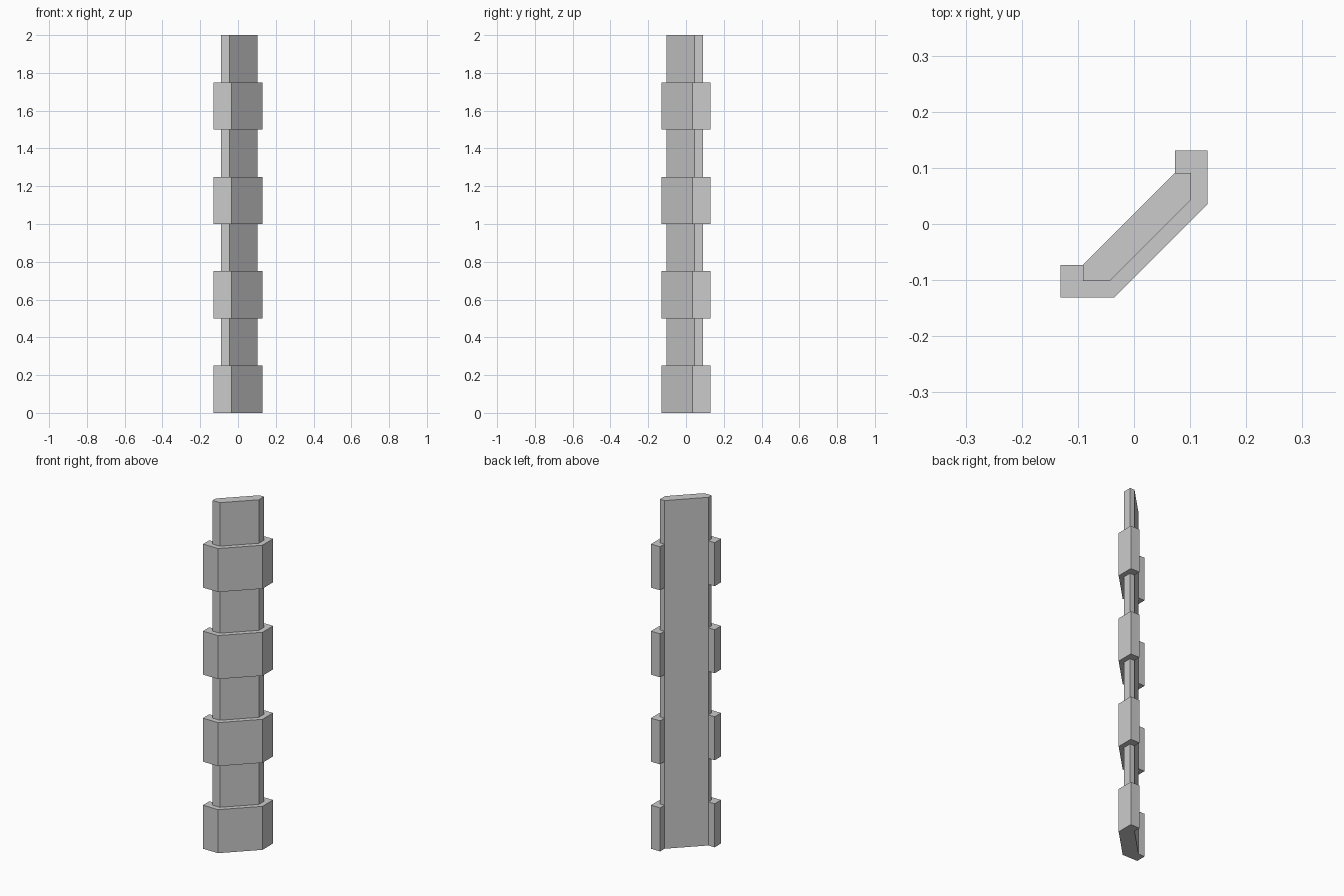
import bpy, bmesh

if "Cube" in bpy.data.objects:
    bpy.data.objects.remove(bpy.data.objects["Cube"])

BLOCK_H = 0.25
COUNT = 8


def profile(half):
    """Complete half a plan outline by mirroring it across the diagonal y = -x."""
    return half + [(-y, -x) for x, y in reversed(half)]


# Plan outlines with matching corner counts; the narrow one has no return lip,
# so its first two corners coincide and are merged after lofting.
wide = profile([(0.073, 0.091), (0.073, 0.131), (0.131, 0.131), (0.131, 0.035)])
narrow = profile([(0.073, 0.091), (0.073, 0.091), (0.102, 0.091), (0.102, 0.044)])

# Alternating wide and narrow corner blocks, lofted as one closed skin
bm = bmesh.new()
rings = []
for i in range(COUNT):
    outline = narrow if i % 2 else wide
    for z in (i * BLOCK_H, (i + 1) * BLOCK_H):
        rings.append([bm.verts.new((x, y, z)) for x, y in outline])

n = len(wide)
for low, high in zip(rings, rings[1:]):
    for k in range(n):
        j = (k + 1) % n
        bm.faces.new((low[k], low[j], high[j], high[k]))

# End caps
bm.faces.new(rings[0])
bm.faces.new(rings[-1])
bmesh.ops.remove_doubles(bm, verts=bm.verts, dist=0.0005)
bmesh.ops.recalc_face_normals(bm, faces=bm.faces)

mesh = bpy.data.meshes.new("corner_quoins")
bm.to_mesh(mesh)
bm.free()
bpy.context.collection.objects.link(bpy.data.objects.new("corner_quoins", mesh))
